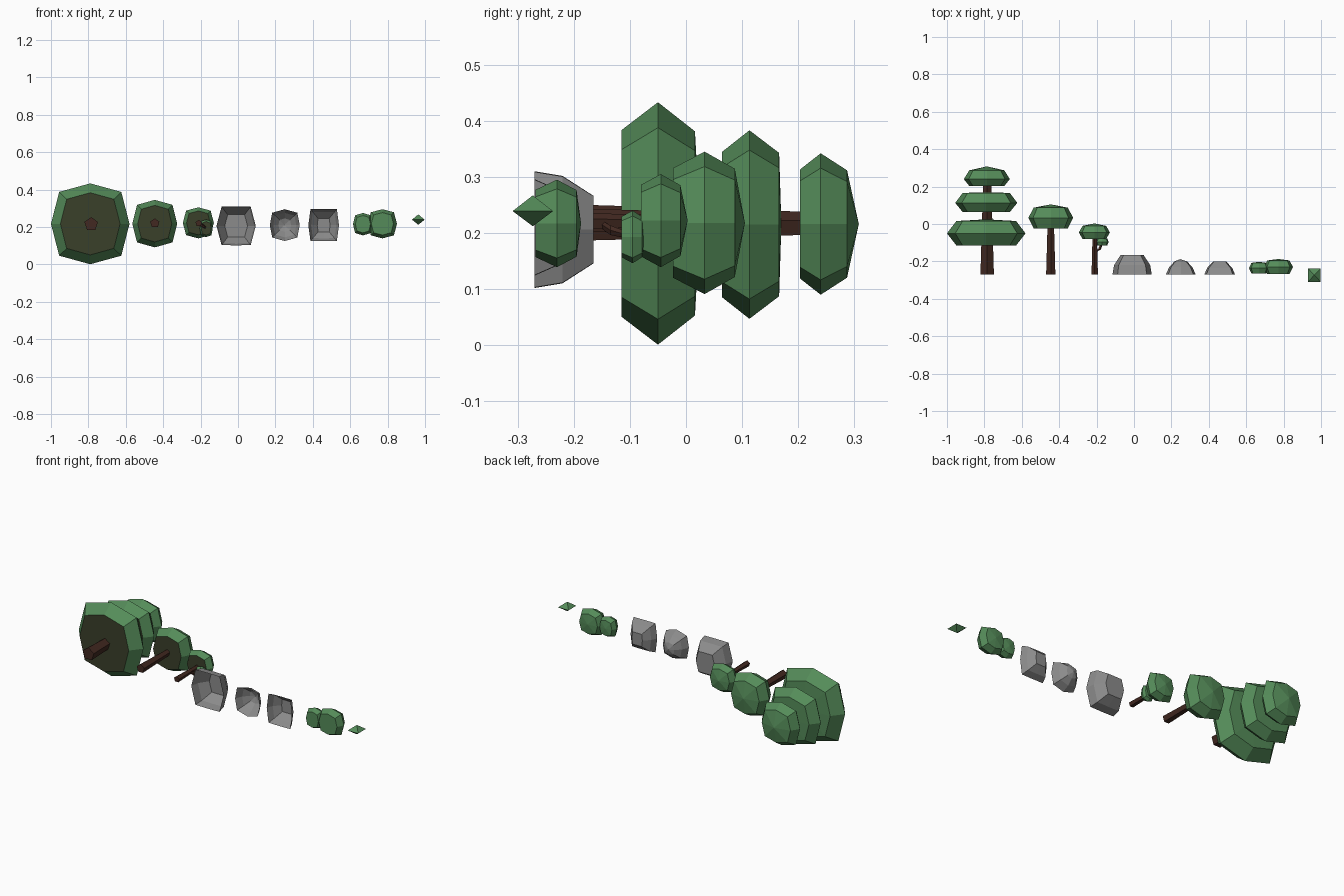
import bpy, bmesh, math

cube = bpy.data.objects.get("Cube")
if cube:
    bpy.data.objects.remove(cube)


def material(name, rgb):
    m = bpy.data.materials.new(name)
    m.use_nodes = True
    m.diffuse_color = (*rgb, 1)
    m.node_tree.nodes["Principled BSDF"].inputs["Base Color"].default_value = (*rgb, 1)
    return m


LEAF = material("leaf green", (0.09, 0.26, 0.10))
SHADE = material("underside olive", (0.042, 0.05, 0.023))
BARK = material("bark brown", (0.055, 0.022, 0.015))
STONE = material("stone grey", (0.26, 0.26, 0.26))


def polygon(n, turn=0):
    return [(math.cos(turn + math.tau * i / n), math.sin(turn + math.tau * i / n))
            for i in range(n)]


def pillow(cx=0.79, cz=0.79):
    """Squarish eight-sided outline with pulled-in corners."""
    return [(1, 0), (cx, cz), (0, 1), (-cx, cz), (-1, 0), (-cx, -cz), (0, -1), (cx, -cz)]


def loft(name, outline, sections, mats, peak=None, bottom=True):
    """Stack sections (x, y, z, radius x, radius z) along y, the growing direction."""
    bm = bmesh.new()
    rings = [[bm.verts.new((x + rx * u, y, z + rz * v)) for u, v in outline]
             for x, y, z, rx, rz in sections]
    n = len(outline)
    for a, b in zip(rings, rings[1:]):
        for i in range(n):
            j = (i + 1) % n
            bm.faces.new((a[i], a[j], b[j], b[i]))
    if peak:
        tip = bm.verts.new(peak)
        for i in range(n):
            bm.faces.new((rings[-1][i], rings[-1][(i + 1) % n], tip))
    else:
        bm.faces.new(rings[-1])
    if bottom:
        base = bm.faces.new(rings[0])
        base.material_index = len(mats) - 1
    bmesh.ops.recalc_face_normals(bm, faces=bm.faces)
    mesh = bpy.data.meshes.new(name)
    bm.to_mesh(mesh)
    bm.free()
    for m in mats:
        mesh.materials.append(m)
    ob = bpy.data.objects.new(name, mesh)
    bpy.context.collection.objects.link(ob)
    return ob


def crown(name, x, z, rx, rz, low, mid, high, top, mats=(LEAF, SHADE)):
    sections = [(x, low, z, rx * 0.76, rz * 0.77), (x, mid, z, rx, rz),
                (x, high, z, rx * 0.76, rz * 0.76)]
    return loft(name, pillow(), sections, mats, peak=(x, top, z))


def trunk(name, x, z, r0, r1, top):
    loft(name, polygon(5, math.pi / 2),
         [(x, GROUND, z, r0, r0), (x, top, z, r1, r1)], [BARK])


GROUND = -0.27

# Tall tree with three tiers
trunk("tall_trunk", -0.785, 0.215, 0.038, 0.022, 0.24)
crown("tall_lower_tier", -0.79, 0.217, 0.21, 0.216, -0.115, -0.05, 0.016, 0.025)
crown("tall_middle_tier", -0.79, 0.215, 0.166, 0.168, 0.064, 0.113, 0.166, 0.17)
crown("tall_upper_tier", -0.787, 0.216, 0.123, 0.126, 0.203, 0.24, 0.287, 0.308)

# Medium tree
trunk("medium_trunk", -0.445, 0.22, 0.026, 0.018, 0.0)
crown("medium_crown", -0.445, 0.218, 0.12, 0.127, -0.023, 0.033, 0.087, 0.105)

# Small tree with a side branch
trunk("small_trunk", -0.21, 0.22, 0.018, 0.012, -0.05)
crown("small_crown", -0.212, 0.222, 0.083, 0.083, -0.08, -0.045, -0.01, 0.003)
loft("small_branch", polygon(5),
     [(-0.208, -0.15, 0.215, 0.008, 0.008), (-0.185, -0.135, 0.205, 0.009, 0.009),
      (-0.172, -0.10, 0.195, 0.006, 0.006)], [BARK])
crown("branch_crown", -0.17, 0.193, 0.035, 0.047, -0.115, -0.095, -0.078, -0.073)


# Hollow rocks, open underneath
def rock(name, x, z, rx, rz, outline, levels, peak=None):
    sections = [(x, y, z, rx * s, rz * s) for y, s in levels]
    loft(name, outline, sections, [STONE], peak, bottom=False)


rock("large_rock", -0.01, 0.206, 0.105, 0.104, pillow(0.74, 0.99),
     [(GROUND, 1), (-0.22, 0.92), (-0.165, 0.58)])
rock("round_rock", 0.25, 0.21, 0.08, 0.085, pillow(0.84, 0.78),
     [(GROUND, 1), (-0.23, 0.77), (-0.2, 0.42)], (0.247, -0.188, 0.21))
rock("flat_rock", 0.458, 0.21, 0.082, 0.086, pillow(0.86, 0.99),
     [(GROUND, 1), (-0.235, 0.82), (-0.2, 0.42)])

# Bushes
crown("large_bush", 0.772, 0.217, 0.078, 0.078, -0.268, -0.23, -0.195, -0.187, [LEAF])
crown("small_bush", 0.668, 0.215, 0.053, 0.06, -0.265, -0.236, -0.208, -0.202, [LEAF])

# Tiny leaf clump: two square pyramids joined base to base
bm = bmesh.new()
cx, cy, cz = 0.964, -0.273, 0.239
square = [bm.verts.new((cx + sx * 0.034, cy + sy * 0.036, cz))
          for sx, sy in ((1, 1), (-1, 1), (-1, -1), (1, -1))]
for dz in (0.028, -0.027):
    tip = bm.verts.new((cx, cy, cz + dz))
    for i in range(4):
        bm.faces.new((square[i], square[(i + 1) % 4], tip))
bmesh.ops.recalc_face_normals(bm, faces=bm.faces)
mesh = bpy.data.meshes.new("leaf_clump")
bm.to_mesh(mesh)
bm.free()
mesh.materials.append(LEAF)
bpy.context.collection.objects.link(bpy.data.objects.new("leaf_clump", mesh))
